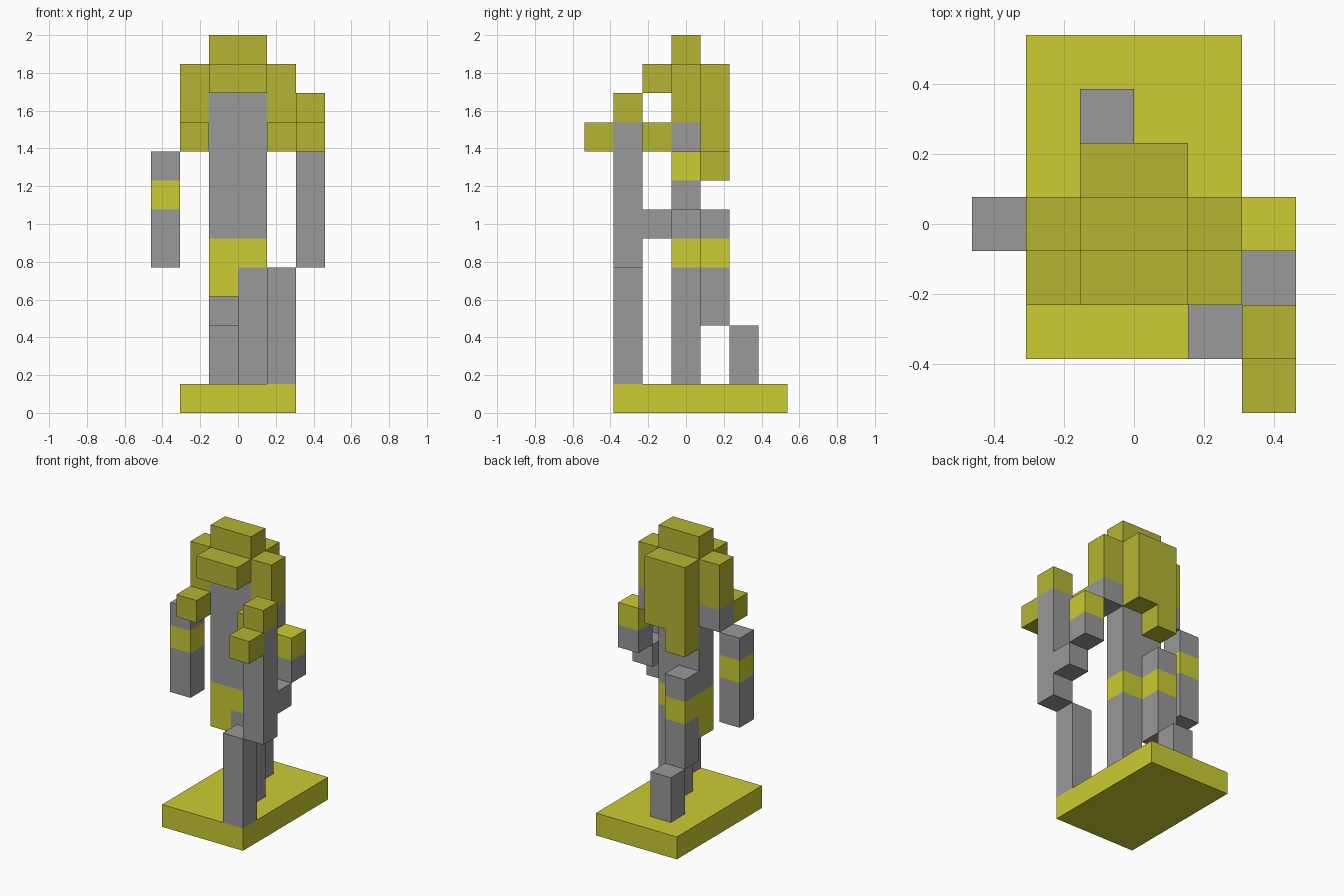
import bpy, bmesh, math

if "Cube" in bpy.data.objects:
    bpy.data.objects.remove(bpy.data.objects["Cube"])

U = 2 / 13  # edge of one cube; the model is 13 cubes tall


def material(name, rgb):
    m = bpy.data.materials.new(name)
    m.diffuse_color = (*rgb, 1)
    m.use_nodes = True
    m.node_tree.nodes["Principled BSDF"].inputs["Base Color"].default_value = m.diffuse_color
    return m


MATS = {
    "lime": material("bright lime", (0.604, 0.604, 0.033)),
    "olive": material("dark lime", (0.462, 0.462, 0.033)),
    "grey": material("grey", (0.319, 0.319, 0.319)),
}

# Each part: boxes as (colour, x0, x1, y0, y1, z0, z1) in cube units
# (y is counted from the front edge of the model)
PARTS = {
    "base": [("lime", -2, 2, 1, 7, 0, 1)],
    "helmet": [("olive", -1, 1, 3, 4, 11, 13), ("olive", -1, 1, 2, 3, 11, 12)],
    "torso": [("grey", -1, 1, 3, 4, 6, 11)],
    "hips": [("lime", -1, 1, 3, 4, 5, 6), ("lime", -1, 0, 3, 4, 4, 5)],
    "backpack": [("olive", -1, 1, 4, 5, 9, 12), ("olive", -1, 0, 4, 5, 8, 9)],
    "standing_leg": [("grey", 0, 1, 3, 4, 1, 5)],
    "rear_leg": [("grey", -1, 0, 4, 5, 3, 5), ("lime", -1, 0, 4, 5, 5, 6),
                 ("grey", -1, 0, 4, 5, 6, 7), ("grey", -1, 0, 5, 6, 1, 3)],
    "left_arm": [("grey", -3, -2, 3, 4, 5, 7), ("lime", -3, -2, 3, 4, 7, 8),
                 ("grey", -3, -2, 3, 4, 8, 9)],
    "right_arm": [("lime", 2, 3, 3, 4, 8, 9), ("grey", 2, 3, 3, 4, 7, 8),
                  ("grey", 2, 3, 2, 3, 6, 7)],
    "upright_tool": [("grey", 2, 3, 1, 2, 5, 10), ("olive", 2, 3, 1, 2, 10, 11),
                     ("olive", 2, 3, 0, 1, 9, 10)],
    "front_post": [("grey", 1, 2, 1, 2, 1, 5)],
}
# Mirrored shoulders with a small pad in front
for side, x in (("left", -2), ("right", 1)):
    PARTS[side + "_shoulder"] = [("olive", x, x + 1, 3, 4, 10, 12),
                                 ("grey", x, x + 1, 3, 4, 9, 10),
                                 ("olive", x, x + 1, 2, 3, 9, 10)]


def cubes(box):
    _, x0, x1, y0, y1, z0, z1 = box
    return [(x, y, z) for x in range(x0, x1) for y in range(y0, y1) for z in range(z0, z1)]


FILLED = {c for boxes in PARTS.values() for b in boxes for c in cubes(b)}


def build(name, boxes):
    """Make one part, keeping only faces that are not against another cube."""
    colours = sorted({b[0] for b in boxes})
    bm = bmesh.new()
    for box in boxes:
        for c in cubes(box):
            for axis in range(3):
                for step in (0, 1):
                    n = list(c)
                    n[axis] += 2 * step - 1
                    if tuple(n) in FILLED:
                        continue
                    a, b = (axis + 1) % 3, (axis + 2) % 3
                    quad = []
                    for da, db in ((0, 0), (1, 0), (1, 1), (0, 1)):
                        p = list(c)
                        p[axis] += step
                        p[a] += da
                        p[b] += db
                        quad.append(bm.verts.new((p[0] * U, (p[1] - 3.5) * U, p[2] * U)))
                    f = bm.faces.new(quad if step else quad[::-1])
                    f.material_index = colours.index(box[0])
    bmesh.ops.remove_doubles(bm, verts=bm.verts, dist=1e-4)
    # Merge flat neighbouring faces of the same colour
    bmesh.ops.dissolve_limit(bm, angle_limit=math.radians(1), verts=bm.verts,
                             edges=bm.edges, delimit={"MATERIAL"})
    mesh = bpy.data.meshes.new(name)
    bm.to_mesh(mesh)
    bm.free()
    for col in colours:
        mesh.materials.append(MATS[col])
    bpy.context.collection.objects.link(bpy.data.objects.new(name, mesh))


for part, part_boxes in PARTS.items():
    build(part, part_boxes)
